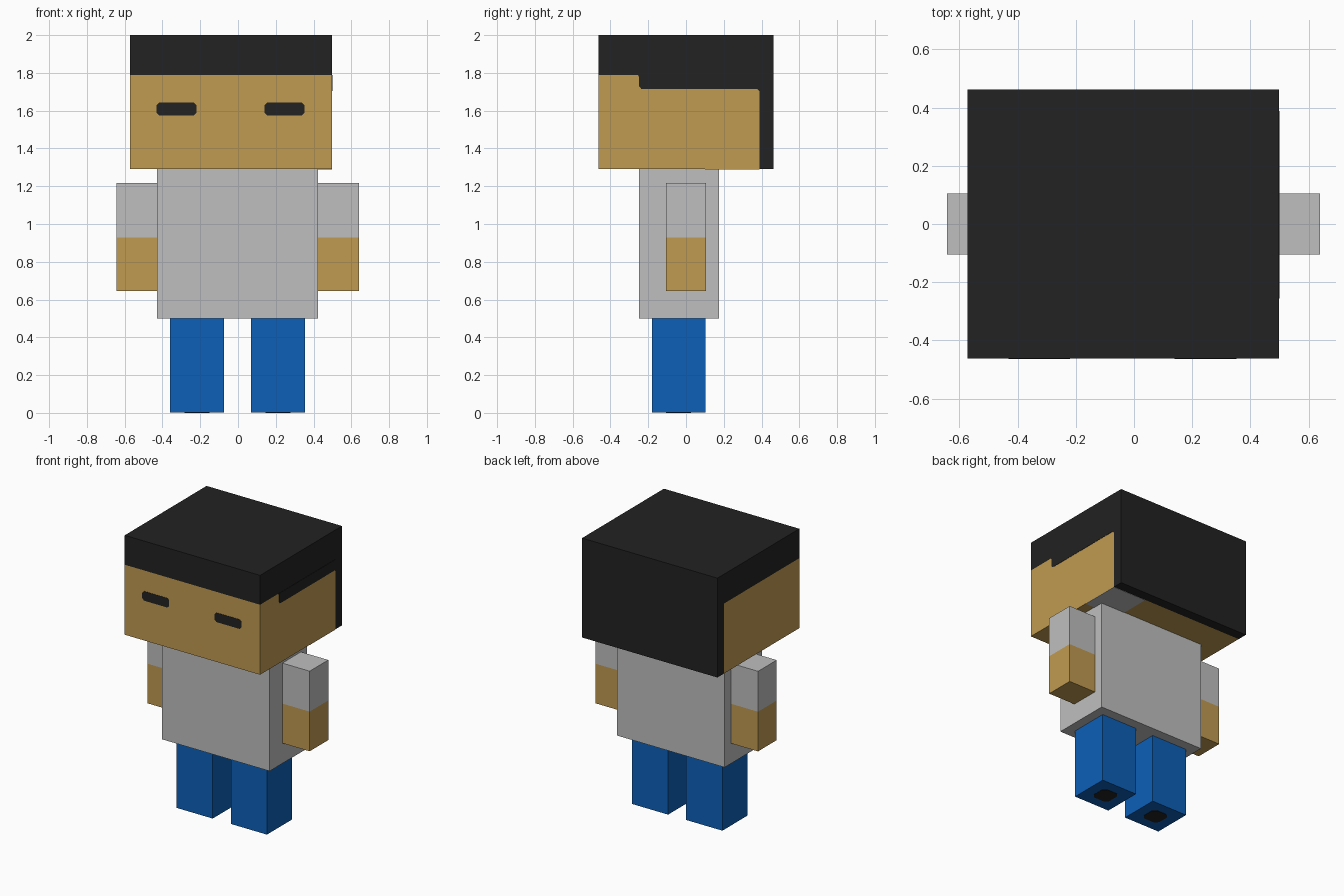
import bpy
import bmesh

cube = bpy.data.objects.get("Cube")
if cube:
    bpy.data.objects.remove(cube, do_unlink=True)


def linear(v):
    v /= 255
    return v / 12.92 if v <= 0.04045 else ((v + 0.055) / 1.055) ** 2.4


def material(name, rgb):
    col = (*[linear(v) for v in rgb], 1)
    m = bpy.data.materials.new(name)
    m.use_nodes = True
    m.diffuse_color = col
    bsdf = m.node_tree.nodes["Principled BSDF"]
    bsdf.inputs["Base Color"].default_value = col
    bsdf.inputs["Roughness"].default_value = 0.9
    return m


BLACK = material("black", (34, 34, 34))
SKIN = material("tan skin", (192, 155, 82))
GREY = material("shirt grey", (191, 191, 191))
BLUE = material("trouser blue", (13, 96, 184))


def finish(name, bm, mats):
    bmesh.ops.recalc_face_normals(bm, faces=bm.faces)
    mesh = bpy.data.meshes.new(name)
    bm.to_mesh(mesh)
    bm.free()
    for m in mats:
        mesh.materials.append(m)
    ob = bpy.data.objects.new(name, mesh)
    bpy.context.collection.objects.link(ob)
    return ob


def prism_bm(points, axis, lo, hi):
    """Extrude a flat outline along an axis; points use the other two axes in order."""
    bm = bmesh.new()

    def ring(depth):
        verts = []
        for p in points:
            co = list(p)
            co.insert("xyz".index(axis), depth)
            verts.append(bm.verts.new(co))
        return verts

    a, b = ring(lo), ring(hi)
    bm.faces.new(a)
    bm.faces.new(b)
    n = len(points)
    for i in range(n):
        j = (i + 1) % n
        bm.faces.new((a[i], a[j], b[j], b[i]))
    return bm


def prism(name, points, axis, lo, hi, mat):
    return finish(name, prism_bm(points, axis, lo, hi), [mat])


def rect(u0, u1, v0, v1, c=0):
    """Rectangle outline, with corners clipped by c."""
    if not c:
        return [(u0, v0), (u1, v0), (u1, v1), (u0, v1)]
    return [(u0 + c, v0), (u1 - c, v0), (u1, v0 + c), (u1, v1 - c),
            (u1 - c, v1), (u0 + c, v1), (u0, v1 - c), (u0, v0 + c)]


# Head: face block wrapped by an L-shaped hair block
HX0, HX1, HY = -0.572, 0.498, 0.462
CHIN, FRINGE, NAPE = 1.29, 1.79, 0.389
prism("face", rect(-HY, NAPE, CHIN, FRINGE), "x", HX0, HX1, SKIN)
prism("hair", [(-HY, FRINGE), (NAPE, FRINGE), (NAPE, CHIN),
               (HY, CHIN), (HY, 2), (-HY, 2)], "x", HX0, HX1, BLACK)

# Longer hair on the left side of the head
prism("left_side_hair", [(-0.256, FRINGE), (-0.248, FRINGE - 0.012),
                         (-0.248, 1.728), (-0.236, 1.715), (0.377, 1.715),
                         (NAPE, 1.703), (NAPE, FRINGE)],
      "x", HX1 - 0.002, HX1 + 0.002, BLACK)

# Grey patch under the back of the head
prism("neck_patch", rect(0.23, HX1, 0.10, NAPE), "z", CHIN - 0.002, CHIN + 0.002, GREY)

# Eyes
for name, x in (("right_eye", -0.326), ("left_eye", 0.246)):
    prism(name, rect(x - 0.106, x + 0.106, 1.575, 1.642, 0.014),
          "y", -HY - 0.002, -HY + 0.002, BLACK)

# Torso
prism("torso", rect(-0.428, 0.424, -0.248, 0.175), "z", 0.5, CHIN, GREY)

# Arms: sleeve above the cut, bare skin below it
CUFF = 0.928
for name, x0, x1 in (("right_arm", -0.643, -0.428), ("left_arm", 0.424, 0.64)):
    bm = prism_bm(rect(x0, x1, -0.105, 0.105), "z", 0.645, 1.217)
    bmesh.ops.bisect_plane(bm, geom=bm.verts[:] + bm.edges[:] + bm.faces[:],
                           plane_co=(0, 0, CUFF), plane_no=(0, 0, 1))
    for f in bm.faces:
        f.material_index = int(f.calc_center_median().z < CUFF)
    finish(name, bm, [GREY, SKIN])

# Legs with a dark patch on each sole
for side, x in (("right", -0.217), ("left", 0.212)):
    prism(side + "_leg", rect(x - 0.143, x + 0.143, -0.18, 0.103), "z", 0.002, 0.5, BLUE)
    prism(side + "_sole_patch", rect(x - 0.066, x + 0.066, -0.105, 0.027, 0.025),
          "z", 0, 0.004, BLACK)
